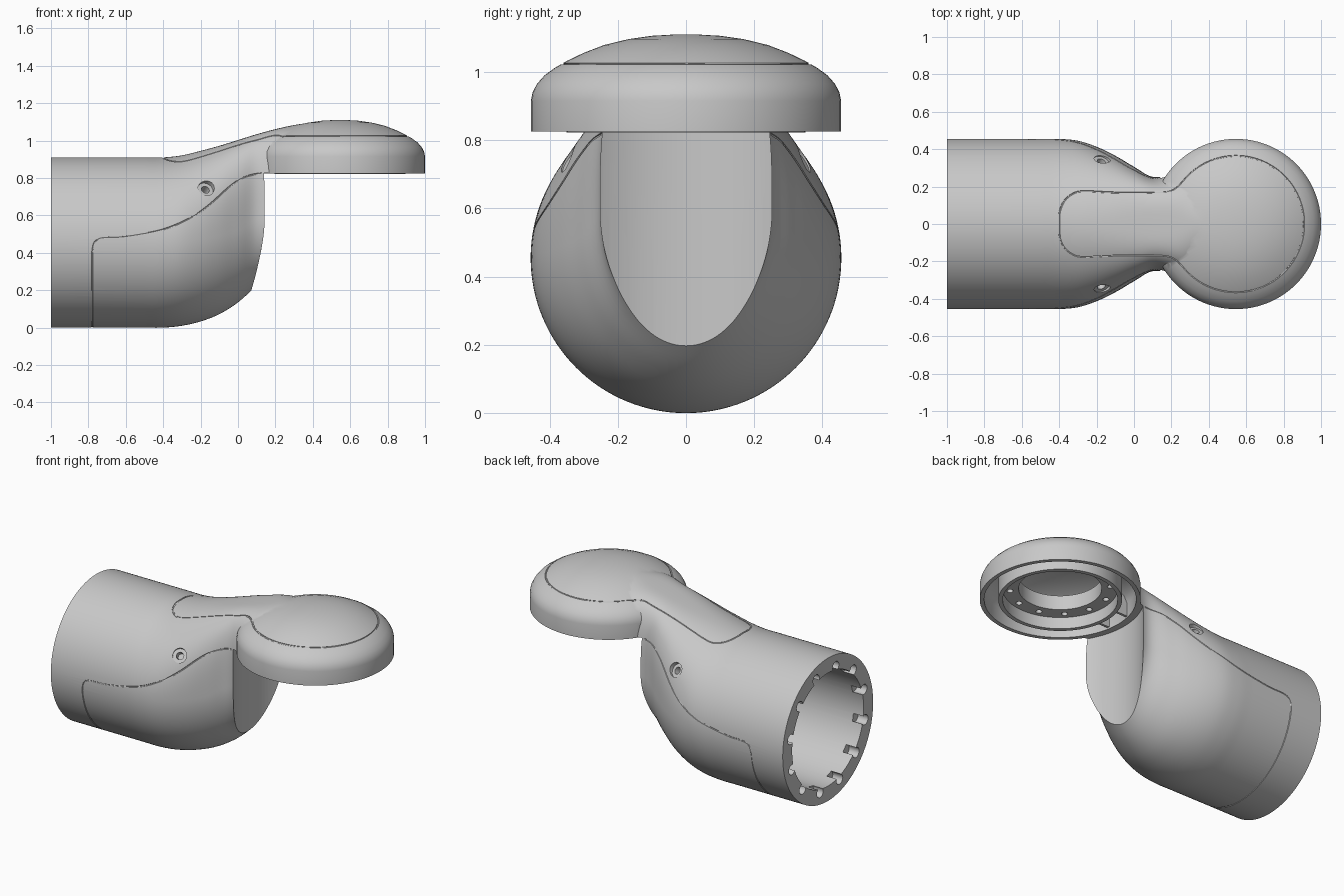
import bpy, bmesh, math
from mathutils import Vector, Matrix
from mathutils.bvhtree import BVHTree

cube = bpy.data.objects.get("Cube")
if cube:
    bpy.data.objects.remove(cube, do_unlink=True)

R = 0.455                      # tube radius
HEAD = Vector((0.545, 0, 0))   # head axis

grey = bpy.data.materials.new("shell grey")
grey.use_nodes = True
grey.diffuse_color = (0.58, 0.58, 0.58, 1)
grey.node_tree.nodes["Principled BSDF"].inputs["Base Color"].default_value = grey.diffuse_color


def catmull(rows, t):
    i = min(int(t), len(rows) - 2)
    u = t - i
    a, b, c, d = (rows[max(0, min(len(rows) - 1, i + k))] for k in (-1, 0, 1, 2))
    return [q + 0.5 * u * (r - p + u * (2 * p - 5 * q + 4 * r - s + u * (3 * (q - r) + s - p)))
            for p, q, r, s in zip(a, b, c, d)]


def finish(bm, name):
    bmesh.ops.recalc_face_normals(bm, faces=bm.faces)
    me = bpy.data.meshes.new(name)
    bm.to_mesh(me)
    bm.free()
    ob = bpy.data.objects.new(name, me)
    bpy.context.collection.objects.link(ob)
    me.materials.append(grey)
    return ob


def loft(rings, name, closed=False):
    bm = bmesh.new()
    vs = [[bm.verts.new(p) for p in ring] for ring in rings]
    n = len(vs[0])
    pairs = list(zip(vs, vs[1:])) + ([(vs[-1], vs[0])] if closed else [])
    for a, b in pairs:
        for i in range(n):
            bm.faces.new((a[i], a[(i + 1) % n], b[(i + 1) % n], b[i]))
    if not closed:
        bm.faces.new(vs[0])
        bm.faces.new(vs[-1])
    return finish(bm, name)


def revolve(profile, name, closed=False, n=96):
    rings = [[HEAD + Vector((r * math.cos(2 * math.pi * i / n), r * math.sin(2 * math.pi * i / n), z))
              for i in range(n)] for r, z in profile]
    return loft(rings, name, closed)


def rod(start, end, radius, n=24):
    start, end = Vector(start), Vector(end)
    axis = end - start
    bm = bmesh.new()
    bmesh.ops.create_cone(bm, cap_ends=True, segments=n, radius1=radius,
                          radius2=radius, depth=axis.length)
    rot = Vector((0, 0, 1)).rotation_difference(axis).to_matrix().to_4x4()
    bm.transform(Matrix.Translation((start + end) / 2) @ rot)
    return finish(bm, "cutter")


def tube(points, radius, closed, n=6):
    # Thin cutter swept along a path
    rings = []
    for i, p in enumerate(points):
        before = points[i - 1] if closed or i else p
        after = points[(i + 1) % len(points)] if closed or i < len(points) - 1 else p
        along = (after - before).normalized()
        side = along.cross(Vector((0.31, 0.17, 1)) if closed else Vector((1, 0.05, 0.9))).normalized()
        up = along.cross(side)
        rings.append([p + radius * (side * math.cos(2 * math.pi * k / n) + up * math.sin(2 * math.pi * k / n))
                      for k in range(n)])
    return loft(rings, "cutter", closed)


def combine(target, tool, operation="DIFFERENCE"):
    mod = target.modifiers.new("boolean", "BOOLEAN")
    mod.operation, mod.object, mod.solver = operation, tool, "EXACT"
    bpy.context.view_layer.objects.active = target
    bpy.ops.object.modifier_apply(modifier=mod.name)
    bpy.data.objects.remove(tool, do_unlink=True)


def smooth(ob):
    bpy.ops.object.select_all(action="DESELECT")
    ob.select_set(True)
    bpy.context.view_layer.objects.active = ob
    bpy.ops.object.shade_smooth_by_angle(angle=math.radians(32))


# Arm body: sections every 0.1 in x: half width, bottom, top, widest height, upper and lower roundness
stations = [
    (R, 0, 0.91, 0.455, 2, 2), (R, 0, 0.91, 0.455, 2, 2), (0.445, 0.01, 0.921, 0.46, 2.05, 2),
    (0.413, 0.033, 0.945, 0.47, 2.2, 2), (0.365, 0.072, 0.972, 0.49, 2.5, 2),
    (0.306, 0.135, 1.003, 0.52, 3, 2), (0.252, 0.225, 1.034, 0.58, 3.6, 2.1),
    (0.272, 0.32, 1.061, 0.61, 3.4, 2.1), (0.35, 0.42, 1.083, 0.66, 2.3, 2),
    (0.34, 0.5, 1.096, 0.7, 2.1, 2), (0.28, 0.55, 1.1, 0.75, 2, 2)]


def section(x, n=128):
    w, low, top, mid, upper, lower = catmull(stations, max(0, (x + 0.5) * 10))
    ring = []
    for i in range(n):
        a = 2 * math.pi * i / n
        c, s = math.cos(a), math.sin(a)
        e = 2 / (upper if s > 0 else lower)
        reach = top - mid if s > 0 else low - mid
        ring.append((x, math.copysign(abs(c) ** e, c) * w, mid + abs(s) ** e * reach))
    return ring


xs = [-1] + [-0.5 + i * 0.02 for i in range(51)]
body = loft([section(x) for x in xs], "arm_body")

# Curved clearance face under the neck
combine(body, rod(HEAD + Vector((0, 0, -0.2)), HEAD + Vector((0, 0, 0.828)), 0.475, 128))

# Domed round head
dome = [(0.455, 0.825), (0.455, 0.915), (0.45, 0.94), (0.437, 0.965), (0.415, 0.99), (0.385, 1.012),
        (0.35, 1.032), (0.3, 1.056), (0.24, 1.079), (0.17, 1.096), (0.1, 1.106), (0.03, 1.11)]
combine(body, revolve(dome, "head"), "UNION")

# Seam paths are found on the finished outer surface, then cut as grooves
tree = BVHTree.FromObject(body, bpy.context.evaluated_depsgraph_get())


def cast(origin, direction):
    return tree.ray_cast(Vector(origin), Vector(direction))[0]


def densify(pts, steps=6):
    return [catmull(pts, i / steps) for i in range((len(pts) - 1) * steps + 1)]


# Top cover outline: rounded tongue on the neck, then a circle on the head
tongue = densify([(-0.4, 0), (-0.398, 0.06), (-0.375, 0.12), (-0.33, 0.16), (-0.27, 0.175), (-0.1, 0.168),
                  (0.1, 0.168), (0.18, 0.172), (0.23, 0.196), (0.285, 0.255)])
arc = [(HEAD.x + 0.364 * math.cos(a), 0.364 * math.sin(a))
       for a in (math.radians(135 - 3 * i) for i in range(1, 46))]
half = tongue + arc
outline = half + [(x, -y) for x, y in half[-2:0:-1]]
top_path = [cast((x, y, 2), (0, 0, -1)) for x, y in outline]

# Lower cover edge: down one side, under the tube, up the other side
edge = densify([(-0.78, 0.4), (-0.77, 0.45), (-0.745, 0.475), (-0.7, 0.482), (-0.6, 0.487), (-0.4, 0.525),
                (-0.25, 0.59), (-0.15, 0.66), (-0.05, 0.75), (0.02, 0.798), (0.08, 0.818), (0.125, 0.825)])
left = [cast((x, 2, z), (0, -1, 0)) for x, z in edge]
right = [cast((x, -2, z), (0, 1, 0)) for x, z in edge]
start = math.asin((0.4 - R) / R)
angles = [start - (math.pi + 2 * start) * i / 60 for i in range(1, 60)]
under = [Vector((-0.78, R * math.cos(a), R + R * math.sin(a))) for a in angles]
lower_path = left[::-1] + under + right

combine(body, tube(top_path, 0.005, True))
combine(body, tube(lower_path, 0.004, False))

# Hollow underside of the head, following the dome
hollow = [(0.43, 0.7), (0.43, 0.915), (0.41, 0.955), (0.365, 0.99), (0.3, 1.022), (0.2, 1.054), (0.03, 1.074)]
combine(body, revolve(hollow, "cutter"))

# Open tube end with fastener pockets round the bore
combine(body, rod((-1.1, 0, R), (-0.32, 0, R), 0.36, 96))
for i in range(12):
    a = math.radians(30 * i + 12)
    y, z = 0.38 * math.cos(a), R + 0.38 * math.sin(a)
    combine(body, rod((-1.1, y, z), (-0.93, y, z), 0.032, 16))

# Side screw holes with wide seats
for side in (1, -1):
    spot = Vector((-0.17, side * 0.345, 0.745))
    out = Vector((0.3, side * 0.75, 0.55)).normalized()
    combine(body, rod(spot - out * 0.014, spot + out * 0.1, 0.043))
    combine(body, rod(spot - out * 0.07, spot + out * 0.1, 0.022))
smooth(body)

# Bolted mounting ring set deep inside the head, with a tall collar round it
ring = revolve([(0.35, 0.985), (0.35, 0.822), (0.325, 0.822), (0.325, 0.895),
                (0.235, 0.895), (0.235, 0.985)], "mounting_ring", True)
for i in range(12):
    a = math.radians(30 * i + 15)
    p = HEAD + Vector((0.285 * math.cos(a), 0.285 * math.sin(a), 0.84))
    combine(ring, rod(p, p + Vector((0, 0, 0.09)), 0.018, 16))
smooth(ring)

# Two ribs joining the collar to the rim on the neck side
for side, label in ((1, "left"), (-1, "right")):
    bm = bmesh.new()
    bmesh.ops.create_cube(bm, size=1)
    bm.transform(Matrix.Translation((0.16, side * 0.08, 0.9)) @ Matrix.Diagonal((0.09, 0.015, 0.13, 1)))
    finish(bm, label + "_rib")
